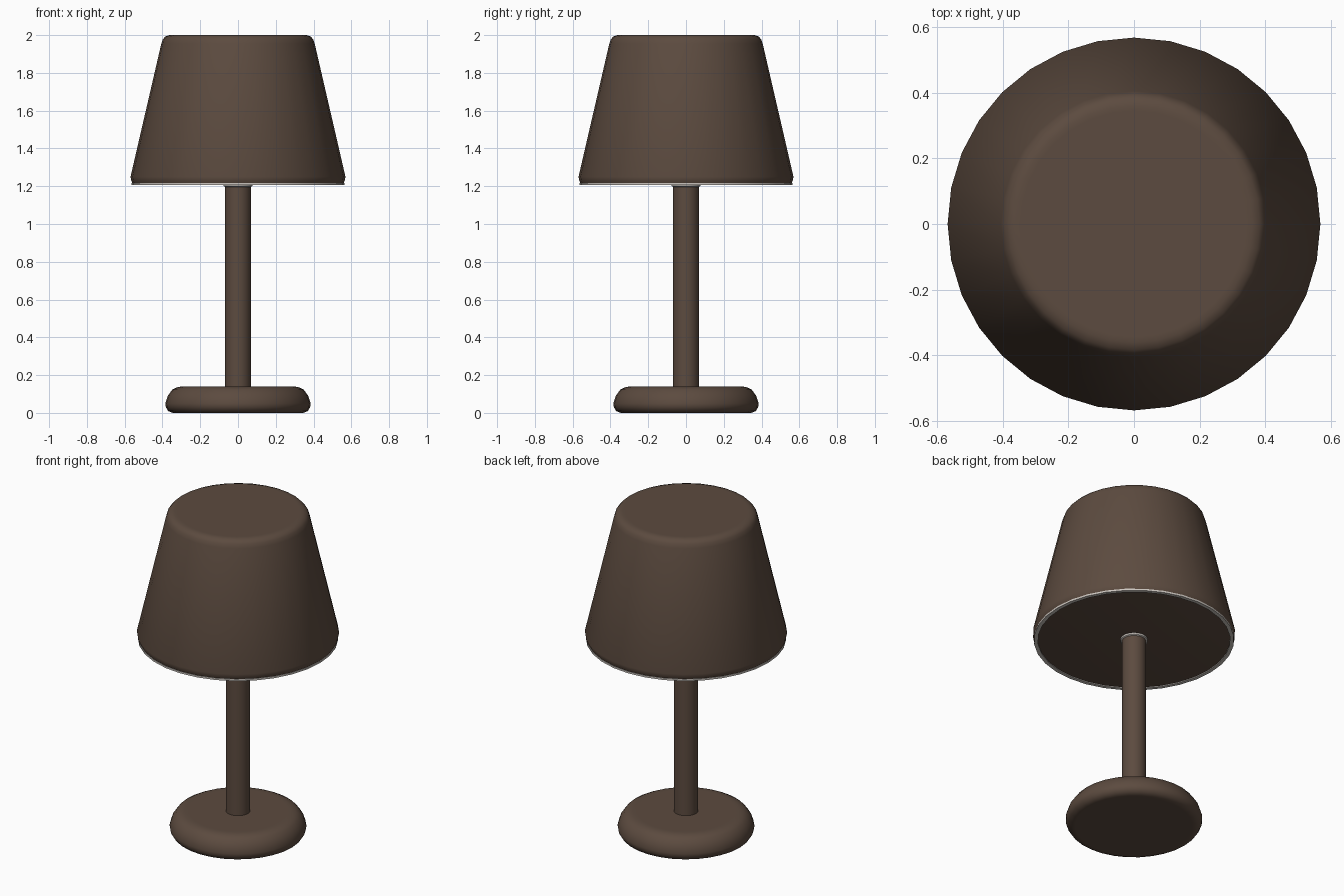
import bpy
import bmesh
import math

cube = bpy.data.objects.get("Cube")
if cube:
    bpy.data.objects.remove(cube, do_unlink=True)


def make_material(name, colour):
    mat = bpy.data.materials.new(name)
    mat.use_nodes = True
    mat.diffuse_color = (*colour, 1)
    bsdf = next(n for n in mat.node_tree.nodes if n.type == "BSDF_PRINCIPLED")
    bsdf.inputs["Base Color"].default_value = (*colour, 1)
    bsdf.inputs["Roughness"].default_value = 0.6
    return mat


brown = make_material("warm brown", (0.107, 0.070, 0.050))
pale = make_material("pale grey", (0.60, 0.56, 0.52))


def lathe(name, profile, material, closed=False, sides=32):
    """Turn an (r, z) profile, listed bottom to top, around the z axis."""
    bm = bmesh.new()
    rings = []
    for r, z in profile:
        angles = [math.tau * i / sides for i in range(sides)]
        rings.append([bm.verts.new((r * math.cos(a), r * math.sin(a), z)) for a in angles])
    pairs = list(zip(rings, rings[1:]))
    if closed:
        pairs.append((rings[-1], rings[0]))
    else:
        bm.faces.new(rings[0])
        bm.faces.new(rings[-1])
    for low, high in pairs:
        for i in range(sides):
            j = (i + 1) % sides
            bm.faces.new((low[i], low[j], high[j], high[i]))
    bmesh.ops.recalc_face_normals(bm, faces=bm.faces)
    mesh = bpy.data.meshes.new(name)
    bm.to_mesh(mesh)
    bm.free()
    mesh.materials.append(material)
    obj = bpy.data.objects.new(name, mesh)
    bpy.context.collection.objects.link(obj)
    bpy.ops.object.select_all(action="DESELECT")
    obj.select_set(True)
    bpy.context.view_layer.objects.active = obj
    bpy.ops.object.shade_smooth_by_angle(angle=math.radians(50))
    return obj


# Rounded foot
lathe("base", [(0.33, 0), (0.345, 0), (0.37, 0.01), (0.382, 0.03), (0.385, 0.05),
               (0.372, 0.09), (0.348, 0.123), (0.325, 0.135), (0.30, 0.14), (0.28, 0.14)], brown)

# Stem and the small collar under the shade
lathe("stem", [(0.068, 0.13), (0.068, 1.212)], brown)
lathe("collar", [(0.069, 1.197), (0.077, 1.201), (0.077, 1.214), (0.069, 1.214)], pale, closed=True)

# Tapered shade with a softened top edge and closed underside
lathe("shade", [(0.54, 1.211), (0.558, 1.214), (0.565, 1.23), (0.569, 1.25), (0.406, 1.955),
                (0.398, 1.978), (0.384, 1.993), (0.362, 2.0), (0.345, 2.0)], brown)

# Thin rim around the lower edge of the shade
lathe("shade_rim", [(0.541, 1.206), (0.563, 1.206), (0.563, 1.217), (0.541, 1.217)], pale, closed=True)
